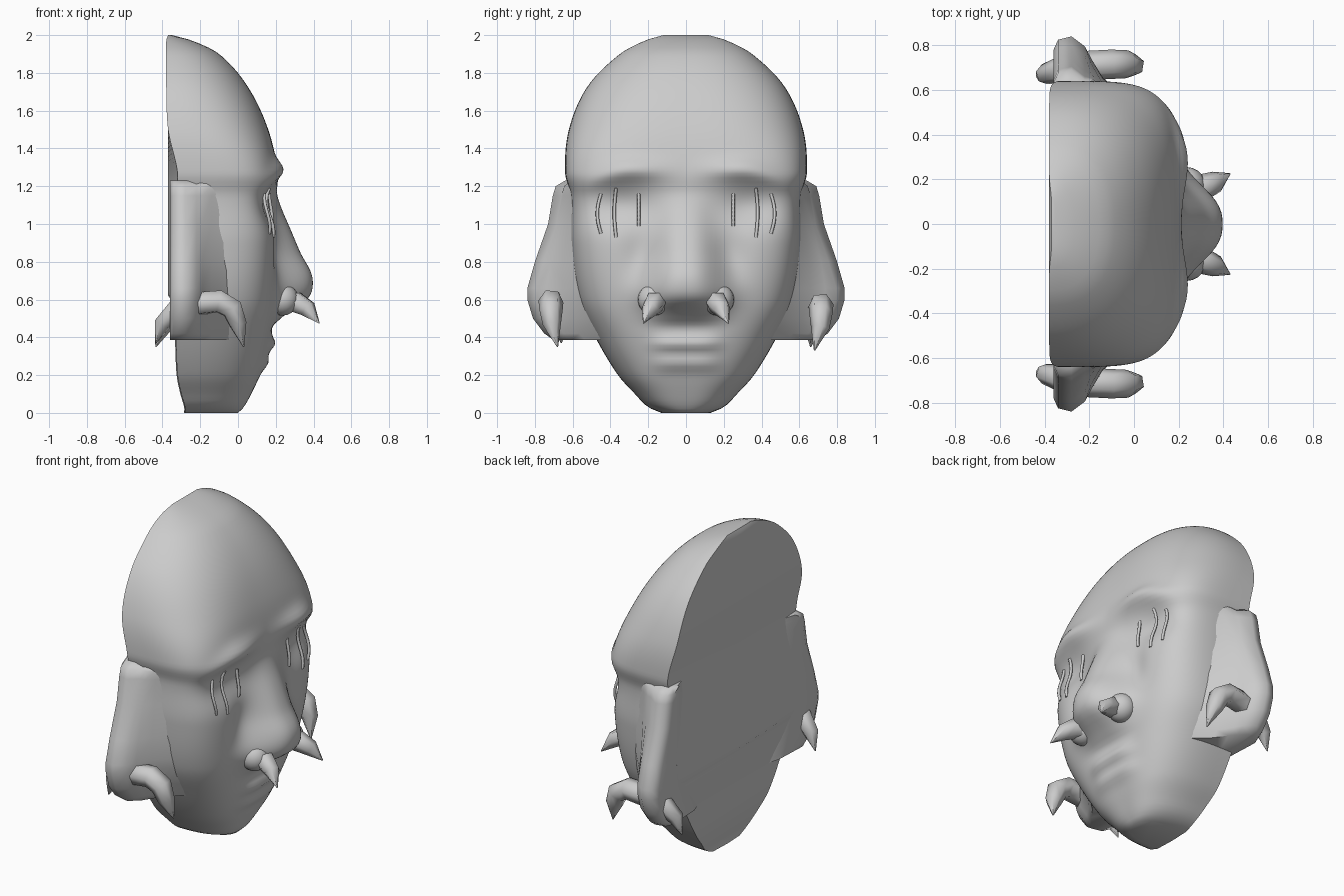
import bpy, bmesh, math

cube = bpy.data.objects.get("Cube")
if cube:
    bpy.data.objects.remove(cube, do_unlink=True)

clay = bpy.data.materials.new("grey_clay")
clay.use_nodes = True
clay.diffuse_color = (0.6, 0.6, 0.6, 1)
clay.node_tree.nodes["Principled BSDF"].inputs["Base Color"].default_value = (0.6, 0.6, 0.6, 1)

# Head outline: height, half width, front, side edge of the back, squareness
HEAD = [(0, .13, 0, -.28, 2.5), (.03, .2, .03, -.28, 2.6), (.1, .27, .07, -.3, 2.8),
        (.2, .36, .115, -.32, 3), (.4, .48, .17, -.33, 3.3), (.6, .57, .2, -.35, 3.8),
        (.9, .61, .21, -.35, 4.4), (1.15, .61, .2, -.33, 4.5), (1.27, .64, .21, -.32, 4.3),
        (1.5, .62, .16, -.37, 3.2), (1.73, .52, .05, -.38, 2.6), (1.9, .35, -.1, -.38, 2.4),
        (1.97, .22, -.24, -.38, 2.3), (2, .12, -.35, -.37, 2.2)]
# Nose: height, projection, half width
NOSE = [(.46, 0, .18), (.53, .07, .2), (.6, .165, .21), (.66, .19, .21), (.74, .18, .19),
        (.85, .12, .16), (1, .06, .13), (1.15, .01, .11), (1.25, 0, .11)]


def lookup(table, z):
    """Smooth interpolation of a table by its first column."""
    z = min(max(z, table[0][0]), table[-1][0])
    k = next(i for i in range(len(table) - 1) if z <= table[i + 1][0])
    a, b = table[k], table[k + 1]
    before, after = table[max(k - 1, 0)], table[min(k + 2, len(table) - 1)]
    h = b[0] - a[0]
    f = (z - a[0]) / h
    out = []
    for c in range(1, len(a)):
        m0 = (b[c] - before[c]) / (b[0] - before[0]) * h
        m1 = (after[c] - a[c]) / (after[0] - a[0]) * h
        rise = b[c] - a[c]
        out.append(a[c] + m0 * f + (3 * rise - 2 * m0 - m1) * f ** 2
                   + (m0 + m1 - 2 * rise) * f ** 3)
    return out


def bump(v, centre, size):
    return math.exp(-((v - centre) / size) ** 2)


def face_x(y, z):
    """Front surface of the face at a given y and z."""
    width, front, side, n = lookup(HEAD, z)
    a = abs(y)
    depth = max(1 - min(a / width, 1) ** n, 0) ** (1 / n)
    height, spread = lookup(NOSE, z)
    d = height * math.exp(-(a / spread) ** 2.6)
    brow_z = 1.29 - 1.2 * max(a - .28, 0) ** 2
    d += .04 * bump(a, .3, .18) * bump(z, brow_z, .055)
    d -= .055 * bump(a, .34, .18) * bump(z, 1.1, .11)
    d -= .025 * bump(a, .24, .09) * bump(z, .85, .15)
    lips = .035 * bump(z, .365, .04) + .025 * bump(z, .265, .045)
    d += lips * math.exp(-(a / .17) ** 4)
    return side + (front - side) * depth + d * min(depth * 1.2, 1)


def finish(obj, angle):
    obj.data.materials.clear()
    obj.data.materials.append(clay)
    bpy.ops.object.select_all(action='DESELECT')
    obj.select_set(True)
    bpy.context.view_layer.objects.active = obj
    bpy.ops.object.shade_smooth_by_angle(angle=math.radians(angle))


def loft(name, rings):
    """Skin closed rings of points and cap both ends."""
    bm = bmesh.new()
    loops = [[bm.verts.new(p) for p in ring] for ring in rings]
    count = len(loops[0])
    for a, b in zip(loops, loops[1:]):
        for i in range(count):
            j = (i + 1) % count
            bm.faces.new((a[i], a[j], b[j], b[i]))
    bm.faces.new(loops[0][::-1])
    bm.faces.new(loops[-1])
    bmesh.ops.recalc_face_normals(bm, faces=bm.faces[:])
    mesh = bpy.data.meshes.new(name)
    bm.to_mesh(mesh)
    bm.free()
    obj = bpy.data.objects.new(name, mesh)
    bpy.context.collection.objects.link(obj)
    finish(obj, 60)


def tube(name, points, radii, depth):
    """Tapered tube along a path, turned into a mesh."""
    curve = bpy.data.curves.new(name, 'CURVE')
    curve.dimensions = '3D'
    curve.bevel_depth = depth
    curve.bevel_resolution = 1
    curve.use_fill_caps = True
    spline = curve.splines.new('POLY')
    spline.points.add(len(points) - 1)
    for point, co, r in zip(spline.points, points, radii):
        point.co = (*co, 1)
        point.radius = r
    obj = bpy.data.objects.new(name, curve)
    bpy.context.collection.objects.link(obj)
    bpy.ops.object.select_all(action='DESELECT')
    obj.select_set(True)
    bpy.context.view_layer.objects.active = obj
    bpy.ops.object.convert(target='MESH')
    finish(bpy.context.view_layer.objects.active, 65)


# Head with brow, eye hollows, nose and lips, closed by a flat back
ROWS, COLS = 90, 72
levels = sorted({round(2 * i / ROWS, 4) for i in range(ROWS + 1)})
rings = []
for z in levels:
    width, front, side, n = lookup(HEAD, z)
    ring = []
    for i in range(COLS + 1):
        y = width * math.sin(math.pi * (i / COLS - .5))
        ring.append((face_x(y, z), y, z))
    ring.append((min(side, -.37) if z > .6 else side - .005, 0, z))
    rings.append(ring)
loft("head", rings)

# Long ears: height and outer reach
EAR = [(.385, .7), (.42, .75), (.5, .81), (.6, .84), (.66, .84), (.8, .8),
       (1, .73), (1.15, .705), (1.2, .69), (1.23, .64)]

for sign, label in ((1, "left"), (-1, "right")):
    ear = []
    for z, reach in EAR:
        inner = lookup(HEAD, z)[0] - .05
        mid = inner + (reach - inner) * .4
        section = [(-.32, inner - .1), (-.35, inner), (-.36, reach - .06),
                   (-.34, reach - .015), (-.28, reach), (-.22, reach - .045),
                   (-.19, (mid + reach) / 2 - .01), (-.14, mid), (-.02, inner)]
        ear.append([(x, sign * y, z) for x, y in section])
    loft(label + "_ear", ear)

    # Curved tusk through the ear lobe
    path = [(-.435, .66, .36), (-.4, .67, .46), (-.33, .69, .53), (-.2, .71, .57),
            (-.1, .715, .58), (-.03, .715, .54), (0, .71, .46), (.03, .68, .34)]
    tube(label + "_ear_tusk", [(x, sign * y, z - .01 * sign) for x, y, z in path],
         [.05, .7, .9, 1, 1, .95, .75, .05], .066)

    # Nostril and the small tusk in it
    bpy.ops.mesh.primitive_uv_sphere_add(segments=20, ring_count=12, radius=.085,
                                         location=(.235, sign * .17, .6))
    nostril = bpy.context.object
    nostril.name = label + "_nostril"
    finish(nostril, 40)
    path = [(.25, .15, .59), (.31, .165, .585), (.37, .19, .55), (.43, .225, .475)]
    tube(label + "_nose_tusk", [(x, sign * y, z) for x, y, z in path],
         [.9, 1, .8, .05], .06)

    # Thin bowed strips in front of each eye
    for k, (y, low, high) in enumerate(((.25, .99, 1.16), (.37, .93, 1.19), (.45, .95, 1.16))):
        path = []
        for i in range(9):
            f = i / 8
            arc = math.sin(math.pi * f)
            z = low + (high - low) * f
            path.append((face_x(y, z) + .02 * arc, sign * (y + .01 * k * arc), z))
        tube(f"{label}_eye_strip_{k + 1}", path, [1] * 9, .009)
